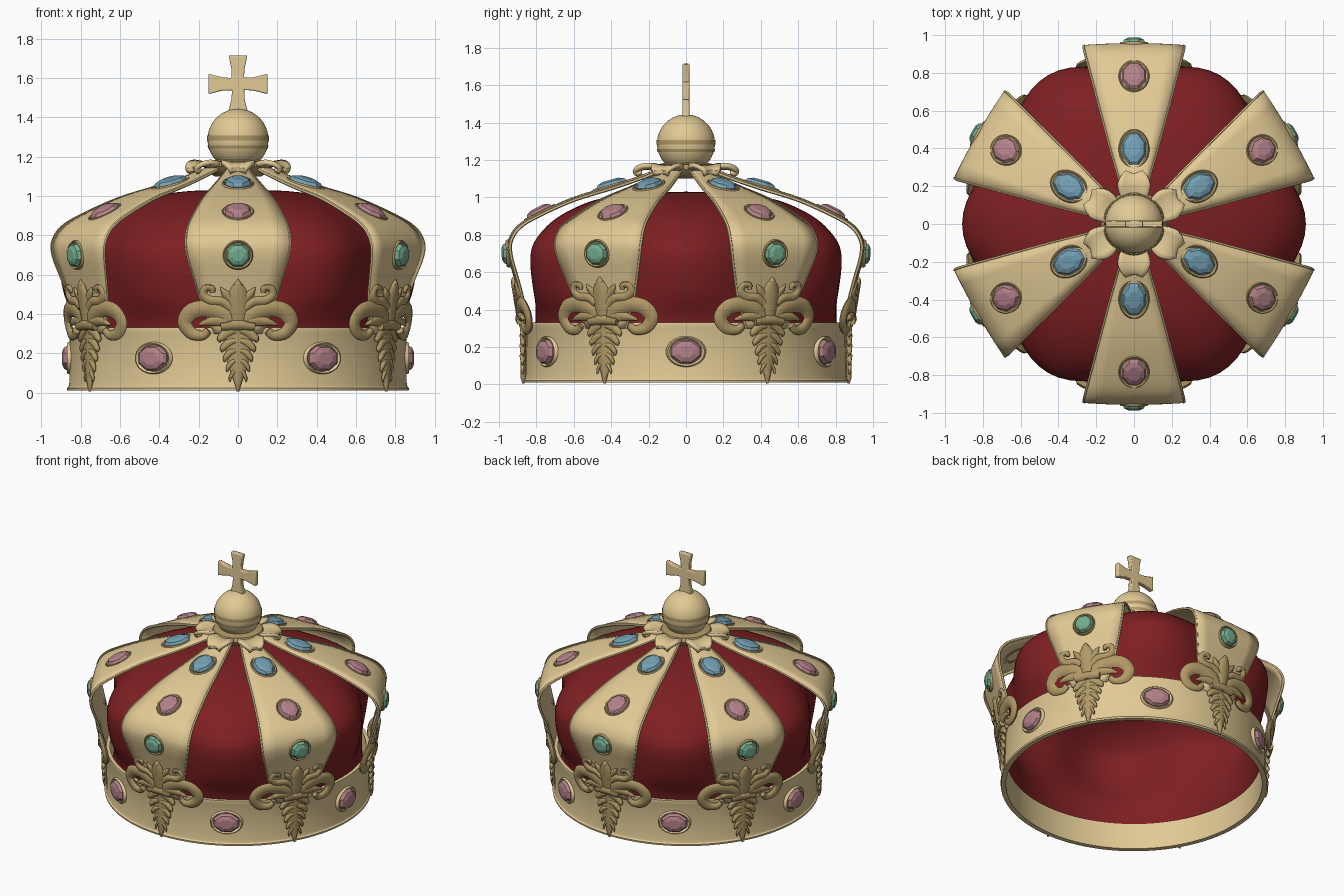
import bpy, bmesh, math
from mathutils import Vector, Matrix

if "Cube" in bpy.data.objects:
    bpy.data.objects.remove(bpy.data.objects["Cube"])

def mat(name, c):
    m = bpy.data.materials.new(name)
    m.diffuse_color = (*c, 1)
    m.use_nodes = True
    m.node_tree.nodes["Principled BSDF"].inputs["Base Color"].default_value = m.diffuse_color
    return m

GOLD = mat("pale_gold", (0.76, 0.59, 0.30))
DARK = mat("antique_gold", (0.44, 0.32, 0.135))
RED = mat("red_velvet", (0.21, 0.014, 0.016))
PINK = mat("pink_gem", (0.45, 0.22, 0.25))
BLUE = mat("blue_gem", (0.17, 0.35, 0.45))
GREEN = mat("green_gem", (0.17, 0.42, 0.27))

def make(name, verts, faces, material, smooth=40):
    me = bpy.data.meshes.new(name)
    me.from_pydata([tuple(v) for v in verts], [], faces)
    bm = bmesh.new()
    bm.from_mesh(me)
    bmesh.ops.remove_doubles(bm, verts=bm.verts, dist=1e-5)
    bmesh.ops.recalc_face_normals(bm, faces=bm.faces)
    bm.to_mesh(me)
    bm.free()
    me.materials.append(material)
    ob = bpy.data.objects.new(name, me)
    bpy.context.collection.objects.link(ob)
    if smooth:
        bpy.context.view_layer.objects.active = ob
        ob.select_set(True)
        bpy.ops.object.shade_smooth_by_angle(angle=math.radians(smooth))
        ob.select_set(False)
    return ob

def six(ob, start):
    """Repeat a part built on +x six times around the z axis."""
    for k in range(6):
        o = ob if k == 0 else ob.copy()
        if k:
            bpy.context.collection.objects.link(o)
        o.rotation_euler.z = math.radians(start + 60 * k)

def spline(pts, n=4):
    """Catmull-Rom smoothing of tuples."""
    p = [Vector(q) for q in pts]
    p = [p[0] * 2 - p[1]] + p + [p[-1] * 2 - p[-2]]
    out = []
    for i in range(1, len(p) - 2):
        a, b, c, d = p[i - 1:i + 3]
        for j in range(n):
            t = j / n
            out.append(0.5 * (2 * b + (c - a) * t + (2 * a - 5 * b + 4 * c - d) * t * t
                              + (3 * b - a - 3 * c + d) * t ** 3))
    return out + [p[-2]]

def grid_faces(rows, cols, wrap=False):
    return [(i * cols + j, i * cols + (j + 1) % cols, (i + 1) * cols + (j + 1) % cols, (i + 1) * cols + j)
            for i in range(rows - 1) for j in range(cols if wrap else cols - 1)]

def lathe(name, prof, material, n=96, lobes=False, smooth=40):
    """Profile of (radius, z, lobe amplitude)."""
    v = []
    for p in prof:
        for j in range(n):
            a = 2 * math.pi * j / n
            r = p[0] + (p[2] * math.cos(6 * a) if lobes else 0)
            v.append((r * math.cos(a), r * math.sin(a), p[1]))
    return make(name, v, grid_faces(len(prof), n, True), material, smooth)

def strip(name, prof, crown, thick, material, n=4):
    """Radial strap from (radius, z, half width), slightly domed across."""
    pts, v, cols = spline(prof, n), [], 7
    for i, p in enumerate(pts):
        t = pts[min(i + 1, len(pts) - 1)] - pts[max(i - 1, 0)]
        nr = Vector((t.y, -t.x)).normalized()
        for j in range(cols):
            s = j / (cols - 1) * 2 - 1
            d = crown * (1 - s * s)
            v.append((p.x + nr.x * d, p.z * s, p.y + nr.y * d))
    ob = make(name, v, grid_faces(len(pts), cols), material)
    m = ob.modifiers.new("thickness", 'SOLIDIFY')
    m.thickness, m.offset = thick, 0
    return ob, pts

# Band and velvet cap
lathe("band", [(0.835, 0.01), (0.868, 0.01), (0.87, 0.022), (0.862, 0.03), (0.858, 0.05), (0.856, 0.30),
               (0.862, 0.318), (0.86, 0.33), (0.835, 0.33), (0.835, 0.01)], GOLD, smooth=30)
cap = spline([(0.826, 0.19, 0), (0.812, 0.26, 0), (0.815, 0.36, 0.01), (0.845, 0.50, 0.04), (0.86, 0.68, 0.05),
              (0.82, 0.79, 0.045), (0.70, 0.90, 0.03), (0.5, 0.985, 0.01), (0.25, 1.025, 0), (0, 1.03, 0)], 4)
lathe("velvet_cap", cap, RED, lobes=True, smooth=60)

# Six arches with rolled edges
arch_prof = [(0.85, 0.30, 0.12), (0.872, 0.45, 0.18), (0.906, 0.58, 0.222), (0.936, 0.69, 0.255), (0.936, 0.765, 0.265),
             (0.89, 0.838, 0.255), (0.79, 0.900, 0.228), (0.6, 0.985, 0.178), (0.4, 1.047, 0.125),
             (0.25, 1.098, 0.082), (0.12, 1.148, 0.045)]
arch, pts = strip("arch", arch_prof, 0.010, 0.014, GOLD)
six(arch, 30)
v, f = [], []
for side in (-1, 1):
    for i, p in enumerate(pts):
        base = len(v)
        t = (pts[min(i + 1, len(pts) - 1)] - pts[max(i - 1, 0)]).normalized()
        for k in range(6):
            a = k * math.pi / 3
            v.append((p.x + 0.010 * math.cos(a) * t.y, (p.z + 0.008 * math.sin(a)) * side,
                      p.y - 0.010 * math.cos(a) * t.x))
        if i:
            f += [(base - 6 + k, base - 6 + (k + 1) % 6, base + (k + 1) % 6, base + k) for k in range(6)]
six(make("arch_edge", v, f, GOLD), 30)

# Faceted gems in oval settings
def oval(name, n, rings, place, w, h, material, smooth, cap_top):
    vs = []
    for s, d in rings:
        for j in range(n):
            a = 2 * math.pi * (j + 0.5) / n
            vs.append(place @ Vector((w * s * math.cos(a), h * s * math.sin(a), d)))
    fs = grid_faces(len(rings), n, True)
    if cap_top:
        fs.append(tuple(range((len(rings) - 1) * n, len(rings) * n)))
    return make(name, vs, fs, material, smooth)

def gem(name, r, z, normal, w, h, material, setting, start):
    nz = Vector((normal[0], 0, normal[1])).normalized()
    x = Vector((0, 1, 0))
    y = nz.cross(x)
    place = Matrix.Translation((r, 0, z)) @ Matrix((x, y, nz)).transposed().to_4x4()
    six(oval(name, 8, [(1, -0.005), (1, 0.015), (0.86, 0.030), (0.5, 0.040)], place, w, h, material, 0, True), start)
    six(oval(name + "_setting", 24, [(1.22, -0.005), (1.2, 0.009), (1.12, 0.016), (1.02, 0.012), (0.98, 0.0)],
             place, w, h, setting, 50, False), start)

gem("band_gem", 0.855, 0.175, (1, 0), 0.088, 0.068, PINK, GOLD, 0)
gem("green_gem", 0.946, 0.70, (1, -0.05), 0.064, 0.062, GREEN, DARK, 30)
gem("pink_gem", 0.778, 0.910, (0.45, 0.89), 0.070, 0.080, PINK, DARK, 30)
gem("blue_gem", 0.394, 1.055, (0.27, 0.96), 0.068, 0.092, BLUE, DARK, 30)

# Fleur-de-lis: flattened scrolls and leaves wrapped round the band
def fleur_sweep(strokes, sides=8):
    vs, fs = [], []
    for depth, thick, path, mirrored in strokes:
        ps = spline(path, 5)
        for sgn in ((1, -1) if mirrored else (1,)):
            for i, p in enumerate(ps):
                t = (ps[min(i + 1, len(ps) - 1)] - ps[max(i - 1, 0)])
                t = Vector((t.x, t.y)).normalized()
                base = len(vs)
                w = max(p.z, 0.002)
                for k in range(sides):
                    a = 2 * math.pi * k / sides
                    u = sgn * (p.x - t.y * w * math.cos(a))
                    z = p.y + t.x * w * math.cos(a)
                    r = 0.866 + max(0, z - 0.3) * 0.16 + depth + min(thick, w) * math.sin(a)
                    vs.append((r * math.cos(u / 0.88), r * math.sin(u / 0.88), z))
                if i:
                    fs += [(base - sides + k, base - sides + (k + 1) % sides, base + (k + 1) % sides, base + k)
                           for k in range(sides)]
            fs += [tuple(range(len(vs) - sides, len(vs))),
                   tuple(range(len(vs) - sides * len(ps), len(vs) - sides * (len(ps) - 1)))]
    return vs, fs

strokes = [
    # middle petal, tie and stem
    (0.013, 0.018, [(0, 0.32, 0.03), (0, 0.40, 0.045), (0, 0.48, 0.05), (0, 0.53, 0.035), (0, 0.575, 0.003)], False),
    (0.020, 0.020, [(-0.085, 0.335, 0.02), (0, 0.345, 0.028), (0.085, 0.335, 0.02)], False),
    (0.004, 0.016, [(0, 0.33, 0.08), (0, 0.24, 0.07), (0, 0.14, 0.05), (0, 0.06, 0.022), (0, 0.005, 0.006)], False),
    # broad side petals curling round
    (0.010, 0.018, [(0.02, 0.34, 0.03), (0.07, 0.395, 0.044), (0.15, 0.425, 0.042), (0.23, 0.415, 0.042),
                    (0.275, 0.36, 0.038), (0.245, 0.305, 0.032), (0.185, 0.29, 0.024), (0.15, 0.315, 0.02)], True),
    # upper scrolls
    (0.013, 0.016, [(0.035, 0.43, 0.022), (0.08, 0.462, 0.024), (0.14, 0.468, 0.024), (0.172, 0.498, 0.020),
                    (0.16, 0.532, 0.018), (0.128, 0.53, 0.016), (0.125, 0.508, 0.012)], True),
    (0.010, 0.014, [(0.02, 0.46, 0.02), (0.06, 0.50, 0.02), (0.085, 0.535, 0.003)], True),
    (0.014, 0.014, [(0.04, 0.35, 0.025), (0.09, 0.365, 0.028), (0.15, 0.36, 0.020), (0.20, 0.345, 0.006)], True),
]
# leaflets down the stem
for k in range(5):
    z, s = 0.315 - 0.05 * k, 1 - 0.14 * k
    strokes.append((0.010, 0.014, [(0.012, z, 0.016 * s), (0.055 * s, z - 0.012, 0.024 * s),
                                   (0.09 * s, z - 0.04, 0.018 * s), (0.095 * s, z - 0.06, 0.003)], True))
vs, fs = fleur_sweep(strokes)
six(make("fleur_ornament", vs, fs, DARK, 50), 30)

# Collar and curled leaves under the orb
lathe("orb_collar", [(0, 1.10), (0.12, 1.10), (0.155, 1.125), (0.175, 1.15), (0.16, 1.175), (0.11, 1.185), (0, 1.185)],
      DARK, n=36)
leaf, _ = strip("collar_leaf", [(0.11, 1.155, 0.055), (0.17, 1.168, 0.08), (0.215, 1.173, 0.085), (0.255, 1.162, 0.07),
                                (0.275, 1.14, 0.05), (0.26, 1.122, 0.045), (0.235, 1.13, 0.035)],
                0.014, 0.024, GOLD, 3)
six(leaf, 30)

# Orb with thin darker bands round its middle
def orb_arc(z0, z1, r, n):
    zs = [z0 + (z1 - z0) * i / n for i in range(n + 1)]
    return [(math.sqrt(max(0, r * r - (z - 1.288) ** 2)), z) for z in zs]

lathe("orb", [(0.155 * math.sin(math.pi * i / 32), 1.288 - 0.155 * math.cos(math.pi * i / 32))
              for i in range(33)], GOLD, n=48)
lathe("orb_lower_band", orb_arc(1.242, 1.258, 0.158, 3), DARK, n=48)
lathe("orb_middle_band", orb_arc(1.283, 1.307, 0.158, 3), DARK, n=48)

# Flared cross
arms, zc = [], 1.57
for k, (length, w) in enumerate([(0.15, 0.052), (0.145, 0.048), (0.15, 0.052), (0.15, 0.052)]):
    a = k * math.pi / 2
    for d, s in [(0.032, -0.030), (0.08, -0.034), (length, -w), (length, w), (0.08, 0.034)]:
        arms.append((d * math.cos(a) - s * math.sin(a), d * math.sin(a) + s * math.cos(a) + zc))
n = len(arms)
v = [(x, y, z) for y in (-0.018, 0.018) for x, z in arms]
f = [tuple(range(n)), tuple(range(n, 2 * n))] + [(i, (i + 1) % n, n + (i + 1) % n, n + i) for i in range(n)]
cross = make("cross", v, f, GOLD, 30)
bev = cross.modifiers.new("soft_edges", 'BEVEL')
bev.width, bev.segments = 0.006, 2
